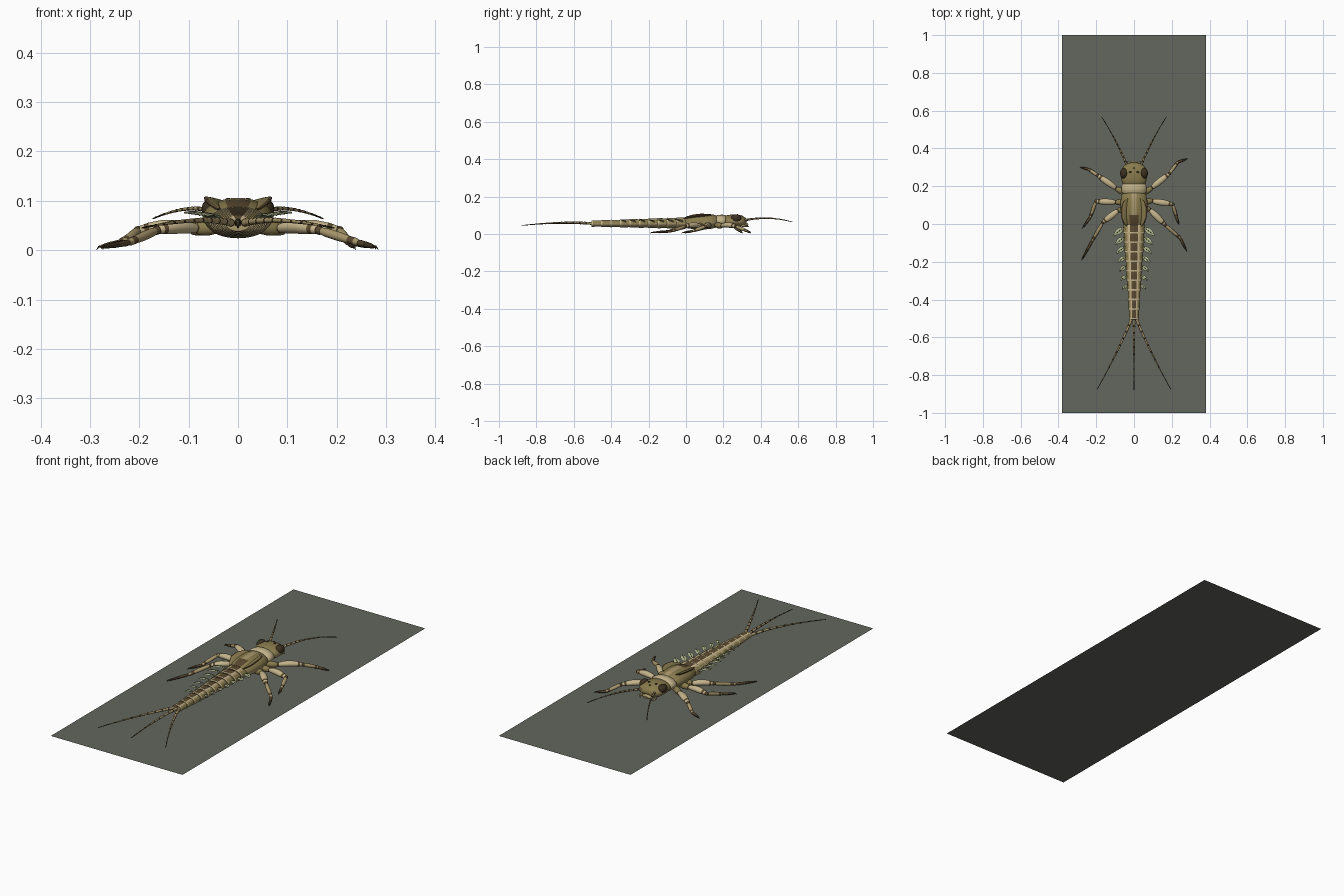
import bpy, bmesh
from math import sin, cos, pi, radians
from mathutils import Vector


def mat(name, r, g, b):
    m = bpy.data.materials.new(name)
    m.diffuse_color = (r, g, b, 1)
    return m


OLIVE = mat("olive", 0.25, 0.20, 0.075)
TAN = mat("tan", 0.40, 0.31, 0.15)
PALE = mat("pale", 0.56, 0.46, 0.26)
BROWN = mat("brown", 0.10, 0.065, 0.028)
DARK = mat("dark", 0.045, 0.03, 0.015)
GILL = mat("gill", 0.42, 0.47, 0.27)
STONE = mat("stone", 0.125, 0.135, 0.112)


def tube(name, pts, radii, mats, pick=None, n=16, roll=0.0):
    """Closed skin of elliptical rings along pts; radii are (side, up) pairs."""
    pts = [Vector(p) for p in pts]
    bm = bmesh.new()
    rings = []
    for i, (p, r) in enumerate(zip(pts, radii)):
        d = (pts[min(i + 1, len(pts) - 1)] - pts[max(i - 1, 0)]).normalized()
        side = d.cross(Vector((0, 0, 1))).normalized()
        up = side.cross(d)
        s2 = side * cos(roll) + up * sin(roll)
        u2 = up * cos(roll) - side * sin(roll)
        rings.append([bm.verts.new(p + s2 * r[0] * cos(2 * pi * j / n) + u2 * r[1] * sin(2 * pi * j / n))
                      for j in range(n)])
    for i in range(len(rings) - 1):
        a, b = rings[i], rings[i + 1]
        for j in range(n):
            k = (j + 1) % n
            f = bm.faces.new((a[j], a[k], b[k], b[j]))
            f.material_index = pick(i, j) if pick else 0
    bm.faces.new(rings[0])
    bm.faces.new(rings[-1])
    bmesh.ops.recalc_face_normals(bm, faces=bm.faces)
    return finish(name, bm, mats)


def finish(name, bm, mats):
    me = bpy.data.meshes.new(name)
    bm.to_mesh(me)
    bm.free()
    for m in mats:
        me.materials.append(m)
    me.shade_smooth()
    me.set_sharp_from_angle(angle=radians(45))
    ob = bpy.data.objects.new(name, me)
    bpy.context.collection.objects.link(ob)
    return ob


def ball(name, c, r, m):
    bm = bmesh.new()
    bmesh.ops.create_uvsphere(bm, u_segments=20, v_segments=12, radius=1)
    for v in bm.verts:
        v.co = Vector(c) + Vector((v.co.x * r[0], v.co.y * r[1], v.co.z * r[2]))
    return finish(name, bm, [m])


def body(name, stations, mats, pick=None, n=32):
    """Stations along the body axis: y, centre z, half width, half height."""
    return tube(name, [(0, s[0], s[1]) for s in stations], [(s[2], s[3]) for s in stations], mats, pick, n)


def whip(name, a, b, c, r0, r1, steps, band):
    """Tapering ringed filament along a quadratic curve."""
    a, b, c = Vector(a), Vector(b), Vector(c)
    pts, radii = [], []
    for i in range(steps + 1):
        t = i / steps
        pts.append(a * (1 - t) ** 2 + b * 2 * t * (1 - t) + c * t * t)
        r = (r0 + (r1 - r0) * t) * (1.12 if i % 2 else 0.9)
        radii.append((r, r))
    return tube(name, pts, radii, [TAN, DARK], lambda i, j: 1 if i % band == 0 or i > steps * 0.85 else 0, 8)


# Stone slab
bm = bmesh.new()
bmesh.ops.create_grid(bm, x_segments=8, y_segments=20, size=1)
for v in bm.verts:
    v.co.x *= 0.38
finish("stone_surface", bm, [STONE])

# Head
body("head", [(0.203, 0.070, 0.050, 0.022), (0.215, 0.070, 0.062, 0.029), (0.24, 0.071, 0.068, 0.032),
              (0.27, 0.071, 0.068, 0.033), (0.295, 0.068, 0.063, 0.030), (0.312, 0.064, 0.050, 0.023),
              (0.320, 0.061, 0.034, 0.014), (0.322, 0.060, 0.02, 0.006)], [OLIVE, TAN],
     lambda i, j: 1 if j > 16 else 0)
body("upper_lip", [(0.300, 0.050, 0.030, 0.014), (0.322, 0.048, 0.026, 0.012), (0.332, 0.046, 0.016, 0.007)], [TAN])
ball("front_ocellus", (0, 0.296, 0.096), (0.006, 0.006, 0.004), DARK)

# Thorax
body("pronotum", [(0.162, 0.068, 0.058, 0.028), (0.168, 0.068, 0.065, 0.033), (0.19, 0.068, 0.067, 0.035),
                  (0.208, 0.069, 0.064, 0.033), (0.214, 0.069, 0.055, 0.028)], [PALE])
body("thorax", [(-0.005, 0.061, 0.052, 0.027), (0.01, 0.062, 0.060, 0.033), (0.05, 0.064, 0.068, 0.039),
                (0.09, 0.065, 0.072, 0.041), (0.13, 0.066, 0.070, 0.040), (0.158, 0.067, 0.063, 0.034),
                (0.168, 0.067, 0.052, 0.027)], [OLIVE, BROWN, TAN],
     lambda i, j: 1 if i < 2 and 6 <= j <= 9 else (2 if j in (7, 8) or j > 17 else 0))
ball("thorax_hump", (0, 0.11, 0.097), (0.03, 0.045, 0.009), TAN)

# Abdomen: ten flared segments with dark back stripe and pale rims
SEG = 0.0505


def girth(t):
    return 0.059 - 0.035 * t, 0.030 - 0.014 * t, 0.058 - 0.003 * t


for k in range(10):
    y = -k * SEG
    w, h, z = girth(k / 10)
    w2, h2, z2 = girth((k + 1) / 10)
    body(f"abdomen_segment_{k + 1}",
         [(y + 0.006, z, w * 0.88, h * 0.86), (y - 0.004, z, w * 0.95, h * 0.95),
          (y - SEG * 0.5, (z + z2) / 2, (w + w2) / 2, (h + h2) / 2),
          (y - SEG * 0.83, z2, w2 * 1.04, h2 * 1.05), (y - SEG * 0.95, z2, w2 * 1.07, h2 * 1.08),
          (y - SEG, z2, w2 * 1.04, h2 * 1.04), (y - SEG, z2, w2 * 0.8, h2 * 0.8)],
         [TAN, BROWN, PALE, OLIVE],
         lambda i, j: (2 if i in (3, 4) else 1 if j in (6, 7, 8, 9) else 2 if j in (5, 10)
                       else 3 if j < 4 or 11 < j < 16 else 0))

# Three tail filaments
whip("middle_tail", (0, -0.50, 0.055), (0, -0.68, 0.066), (0, -0.88, 0.045), 0.007, 0.0015, 40, 4)
for s, side in ((1, "right"), (-1, "left")):
    whip(f"{side}_tail", (s * 0.012, -0.50, 0.055), (s * 0.075, -0.66, 0.070), (s * 0.195, -0.875, 0.045),
         0.0075, 0.0015, 40, 4)
    # Antennae and head details
    ball(f"{side}_antenna_base", (s * 0.036, 0.306, 0.071), (0.009, 0.011, 0.009), TAN)
    whip(f"{side}_antenna", (s * 0.036, 0.306, 0.072), (s * 0.09, 0.44, 0.100), (s * 0.172, 0.568, 0.064),
         0.006, 0.0015, 36, 3)
    ball(f"{side}_eye", (s * 0.053, 0.268, 0.083), (0.021, 0.028, 0.022), DARK)
    ball(f"{side}_ocellus", (s * 0.02, 0.275, 0.102), (0.006, 0.006, 0.004), DARK)
    tube(f"{side}_palp", [(s * 0.035, 0.295, 0.047), (s * 0.043, 0.318, 0.043), (s * 0.03, 0.335, 0.04)],
         [(0.007, 0.007), (0.006, 0.006), (0.002, 0.002)], [TAN], n=8)
    # Wing pads
    tube(f"{side}_wing_pad",
         [(s * 0.034, 0.135, 0.100), (s * 0.044, 0.115, 0.099), (s * 0.05, 0.08, 0.098), (s * 0.051, 0.04, 0.094),
          (s * 0.045, 0.01, 0.088), (s * 0.038, -0.012, 0.083)],
         [(0.004, 0.002), (0.015, 0.005), (0.021, 0.006), (0.019, 0.006), (0.012, 0.005), (0.002, 0.002)],
         [BROWN, OLIVE], lambda i, j: 1 if 2 <= j <= 5 else 0, roll=-s * 0.45)
    # Leaf gills with dark midribs
    for k in range(7):
        w, h, z = girth((k + 0.4) / 10)
        size = 1 - 0.07 * k
        a = Vector((s * (w - 0.004), -(k + 0.35) * SEG, z + 0.006))
        d = Vector((s * 0.055, -0.043, 0.012)) * size
        shape = (0.12, 0.55, 0.9, 1.0, 0.85, 0.5, 0.08)
        pts = [a + d * (i / 6) + Vector((0, 0, 0.006 * sin(pi * i / 6))) for i in range(7)]
        tube(f"{side}_gill_{k + 1}", pts, [(0.016 * size * q, 0.002) for q in shape], [GILL], n=10)
        tube(f"{side}_gill_rib_{k + 1}", [p + Vector((0, 0, 0.001)) for p in pts[:6]],
             [(0.0018, 0.002)] * 6, [BROWN], n=6)


def leg(name, root, hip, knee, ankle, toe):
    """Coxa, banded thigh, shin, foot and claw."""
    root, hip, knee, ankle, toe = (Vector(p) for p in (root, hip, knee, ankle, toe))
    tube(name + "_coxa", [root, root.lerp(hip, 0.5), hip, hip.lerp(knee, 0.08)],
         [(0.014, 0.014), (0.017, 0.016), (0.013, 0.013), (0.006, 0.006)], [OLIVE], n=14)
    ts = (0, 0.1, 0.3, 0.55, 0.8, 0.88, 0.96, 1.0)
    rs = (0.007, 0.012, 0.016, 0.017, 0.014, 0.012, 0.010, 0.005)
    tube(name + "_thigh", [hip.lerp(knee, t) + Vector((0, 0, 0.006 * sin(pi * t))) for t in ts],
         [(r, r * 0.85) for r in rs], [PALE, BROWN], lambda i, j: 1 if i in (0, 4, 6) else 0, 14)
    ball(name + "_knee", knee, (0.0095, 0.0095, 0.009), BROWN)
    ts = (0, 0.15, 0.5, 0.75, 0.9, 1.0)
    rs = (0.006, 0.009, 0.0095, 0.008, 0.008, 0.006)
    tube(name + "_shin", [knee.lerp(ankle, t) for t in ts], [(r, r) for r in rs],
         [TAN, BROWN], lambda i, j: 1 if i == 3 else 0, 12)
    tube(name + "_foot", [ankle.lerp(toe, t) for t in (-0.05, 0.1, 0.4, 0.45, 0.8, 1)],
         [(r, r) for r in (0.004, 0.0065, 0.006, 0.0065, 0.005, 0.0035)],
         [BROWN, DARK], lambda i, j: 1 if i > 2 else 0, 10)
    d = (toe - ankle).normalized()
    tube(name + "_claw", [toe - d * 0.002, toe + d * 0.005 + Vector((0, 0, 0.001)), toe + d * 0.01 - Vector((0, 0, 0.004))],
         [(0.003, 0.003), (0.002, 0.002), (0.0006, 0.0006)], [DARK], n=8)


# Six legs: hip, knee, ankle and toe in plan, each side posed a little differently
POSES = {
    "right_front_leg": ((0.05, 0.165), (0.09, 0.188), (0.187, 0.267), (0.232, 0.328), (0.275, 0.343)),
    "left_front_leg": ((-0.05, 0.165), (-0.09, 0.186), (-0.192, 0.257), (-0.24, 0.29), (-0.277, 0.298)),
    "right_middle_leg": ((0.05, 0.115), (0.092, 0.123), (0.205, 0.104), (0.225, 0.035), (0.235, 0.005)),
    "left_middle_leg": ((-0.05, 0.115), (-0.092, 0.115), (-0.202, 0.12), (-0.232, 0.035), (-0.268, -0.015)),
    "right_hind_leg": ((0.045, 0.07), (0.08, 0.08), (0.165, -0.005), (0.245, -0.075), (0.275, -0.135)),
    "left_hind_leg": ((-0.045, 0.07), (-0.08, 0.075), (-0.165, 0.008), (-0.222, -0.09), (-0.272, -0.182)),
}
for name, plan in POSES.items():
    leg(name, *[(x, y, z) for (x, y), z in zip(plan, (0.047, 0.043, 0.040, 0.015, 0.007))])
